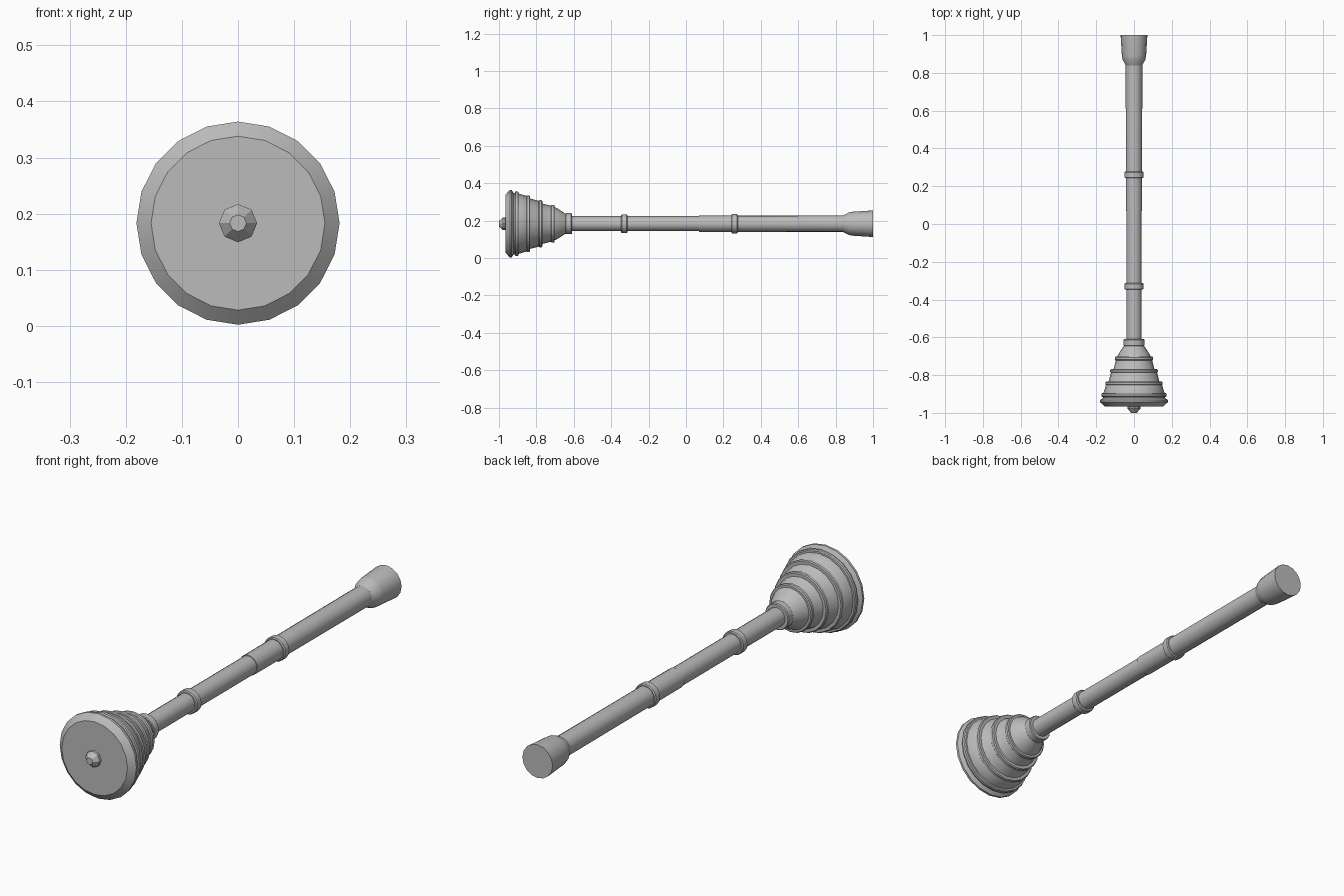
import bpy, bmesh, math

if "Cube" in bpy.data.objects:
    bpy.data.objects.remove(bpy.data.objects["Cube"])

AXIS_Z = 0.183

grey = bpy.data.materials.new("plain grey")
grey.use_nodes = True
colour = (0.5, 0.5, 0.5, 1)
grey.diffuse_color = colour
grey.node_tree.nodes["Principled BSDF"].inputs["Base Color"].default_value = colour


def lathe(name, profile, sides):
    """Turn (y, radius) points around the long axis and close both ends."""
    bm = bmesh.new()
    rings = []
    for y, r in profile:
        angles = [2 * math.pi * i / sides for i in range(sides)]
        rings.append([bm.verts.new((r * math.sin(a), y, AXIS_Z + r * math.cos(a))) for a in angles])
    for a, b in zip(rings, rings[1:]):
        for i in range(sides):
            j = (i + 1) % sides
            bm.faces.new((a[i], a[j], b[j], b[i]))
    bm.faces.new(rings[0])
    bm.faces.new(rings[-1])
    bmesh.ops.recalc_face_normals(bm, faces=bm.faces)
    mesh = bpy.data.meshes.new(name)
    bm.to_mesh(mesh)
    bm.free()
    mesh.materials.append(grey)
    obj = bpy.data.objects.new(name, mesh)
    bpy.context.collection.objects.link(obj)
    bpy.ops.object.select_all(action='DESELECT')
    obj.select_set(True)
    bpy.context.view_layer.objects.active = obj
    bpy.ops.object.shade_smooth_by_angle(angle=math.radians(30))
    return obj


def band(name, y, width, radius, sides=20):
    """Short raised ring with softened rims."""
    h, c = width / 2, 0.004
    lathe(name, [(y - h, radius - c), (y - h + c, radius),
                 (y + h - c, radius), (y + h, radius - c)], sides)


# Handle: thinner front tube, thicker rear tube, flared grip end
lathe("front_shaft", [(-0.64, 0.04), (0.09, 0.04)], 16)
lathe("rear_shaft", [(0.07, 0.043), (0.87, 0.044)], 16)
lathe("end_grip", [(0.84, 0.044), (0.87, 0.06), (0.89, 0.064), (1.0, 0.071)], 16)
band("front_shaft_ring", -0.33, 0.034, 0.05, 16)
band("rear_shaft_ring", 0.26, 0.034, 0.051, 16)

# Stepped bell head
lathe("neck_collar", [(-0.648, 0.05), (-0.642, 0.056), (-0.614, 0.056), (-0.61, 0.053)], 20)
lathe("bell", [(-0.93, 0.165), (-0.90, 0.163), (-0.85, 0.148), (-0.835, 0.135),
               (-0.785, 0.122), (-0.765, 0.107), (-0.72, 0.096), (-0.69, 0.083),
               (-0.66, 0.064), (-0.64, 0.05)], 20)
for i, (y, r) in enumerate([(-0.712, 0.101), (-0.778, 0.126), (-0.844, 0.151), (-0.905, 0.173)]):
    band(f"bell_ring_{i + 1}", y, 0.02, r)

# Front disc with bevelled rim, and the small nub at its centre
lathe("front_disc", [(-0.965, 0.155), (-0.942, 0.181), (-0.932, 0.181), (-0.922, 0.165)], 20)
lathe("centre_nub", [(-1.0, 0.015), (-0.978, 0.034), (-0.968, 0.034), (-0.96, 0.026)], 8)
